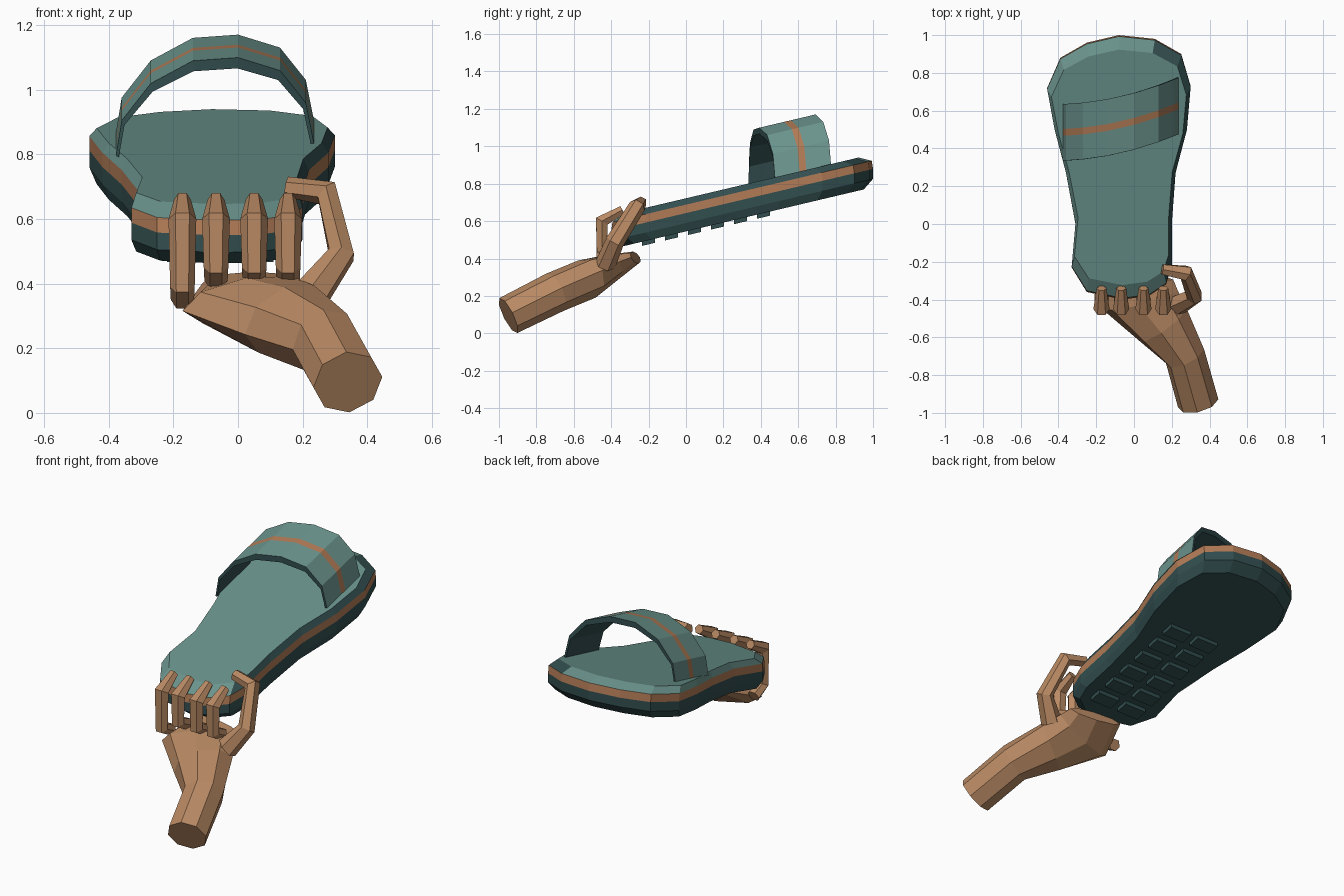
import bpy, bmesh, math
from mathutils import Vector

cube = bpy.data.objects.get("Cube")
if cube:
    bpy.data.objects.remove(cube)


def material(name, rgb):
    m = bpy.data.materials.new(name)
    m.use_nodes = True
    m.diffuse_color = (*rgb, 1)
    m.node_tree.nodes["Principled BSDF"].inputs["Base Color"].default_value = (*rgb, 1)
    return m


teal = material("teal", (.145, .29, .262))
dark = material("dark teal", (.032, .076, .078))
trim = material("copper trim", (.434, .195, .091))
skin = material("skin brown", (.485, .254, .127))


def loft(name, rings, mats, rule=None):
    """Skin a list of equal rings, cap both ends; rule(band, side, centre) picks the material."""
    bm = bmesh.new()
    rows = [[bm.verts.new(p) for p in ring] for ring in rings]
    n = len(rows[0])
    for band, (a, b) in enumerate(zip(rows, rows[1:])):
        for i in range(n):
            j = (i + 1) % n
            f = bm.faces.new((a[i], a[j], b[j], b[i]))
            if rule:
                f.material_index = rule(band, i, f.calc_center_median())
    for band, row in ((-1, rows[0]), (len(rows), rows[-1])):
        f = bm.faces.new(row)
        if rule:
            f.material_index = rule(band, 0, f.calc_center_median())
    bmesh.ops.recalc_face_normals(bm, faces=bm.faces)
    mesh = bpy.data.meshes.new(name)
    bm.to_mesh(mesh)
    bm.free()
    for m in mats:
        mesh.materials.append(m)
    ob = bpy.data.objects.new(name, mesh)
    bpy.context.collection.objects.link(ob)
    return ob


def limb(name, path, radii, side, sides=6):
    """Faceted tube along a path; each radius is (across, through)."""
    pts = [Vector(p) for p in path]
    rings = []
    for k, p in enumerate(pts):
        t = Vector()
        if k > 0:
            t += (p - pts[k - 1]).normalized()
        if k < len(pts) - 1:
            t += (pts[k + 1] - p).normalized()
        t.normalize()
        u = Vector(side)
        u = (u - t * u.dot(t)).normalized()
        v = t.cross(u)
        ru, rv = radii[k]
        angles = [math.tau * i / sides for i in range(sides)]
        rings.append([p + u * ru * math.cos(a) + v * rv * math.sin(a) for a in angles])
    return loft(name, rings, [skin])


# Sloped sole: outline stacked in layers (height, x scale, y scale)
SLOPE, BASE = .236, .545
MID = Vector((-.08, .3))
outline = [(-.08, 1), (.11, .98), (.25, .9), (.3, .73), (.28, .5), (.22, .27),
           (.2, 0), (.2, -.22), (.17, -.32), (.08, -.38), (-.06, -.4), (-.25, -.36),
           (-.33, -.23), (-.31, 0), (-.36, .27), (-.42, .5), (-.46, .72),
           (-.39, .88), (-.25, .96)]


def sole_ring(h, sx, sy):
    ring = []
    for x, y in outline:
        x, y = MID.x + (x - MID.x) * sx, MID.y + (y - MID.y) * sy
        ring.append((x, y, BASE + h + SLOPE * y))
    return ring


def sole_rule(band, i, c):
    if band == 2:
        return 2
    if band == 5:
        return 0
    if band == 3:
        return 1 if c.x > .13 and c.y > -.25 else 0
    return 1


layers = [(0, .94, .93), (.045, 1, 1), (.098, 1, 1), (.143, 1, .99), (.177, .94, .89)]
loft("sole", [sole_ring(*l) for l in layers], [teal, dark, trim], sole_rule)

# Tread bars under the sole
for row in range(6):
    for col in (-.15, .04):
        y = -.2 + row * .123
        rings = []
        for x in (col - .07, col + .07):
            rings.append([(x, y + dy, BASE + SLOPE * (y + dy) + dz)
                          for dy, dz in ((-.035, .01), (.035, .01), (.035, -.022), (-.035, -.022))])
        loft("tread_bar", rings, [dark])

# Arched strap with a centre stripe
arch = [(-.378, .83), (-.36, .94), (-.27, 1.055), (-.14, 1.125), (0, 1.135),
        (.13, 1.095), (.21, .995), (.237, .86)]
rings = []
for x, z in arch:
    t = (x + .38) / .615
    yc = .485 + .02 * t + .12 * t * t
    ix, iz = -.07 + (x + .07) * .97, .8 + (z - .8) * .9
    rings.append([(px, yc + d, pz + SLOPE * d) for px, pz, d in (
        (x, z, -.15), (x, z, -.018), (x, z, .018), (x, z, .15),
        (ix, iz, .15), (ix, iz, -.15))])
loft("strap", rings, [teal, dark, trim],
     lambda band, i, c: 1 if band in (-1, len(arch)) else (0, 2, 0, 1, 1, 1)[i])

# Forearm widening into the palm
limb("forearm_and_palm",
     [(.34, -.95, .095), (.27, -.7, .22), (.15, -.53, .29), (.03, -.4, .35), (.05, -.27, .405)],
     [(.11, .105), (.11, .11), (.16, .11), (.21, .075), (.16, .035)],
     (.95, .2, .15), 8)

# Fingers curled over the toe edge
for name, x, drop in (("little_finger", -.172, .06), ("ring_finger", -.068, 0),
                      ("middle_finger", .05, 0), ("index_finger", .155, 0)):
    limb(name,
         [(x, -.37, .41 - drop), (x, -.45, .45 - drop), (x, -.45, .6), (x, -.34, .66)],
         [(.036, .035), (.038, .036), (.043, .042), (.026, .026)], (1, 0, 0))

# Thumb hooked over the side
limb("thumb",
     [(.23, -.43, .37), (.32, -.38, .49), (.275, -.26, .68), (.15, -.24, .7)],
     [(.055, .06), (.05, .045), (.045, .042), (.03, .032)], (0, -.9, .44))
